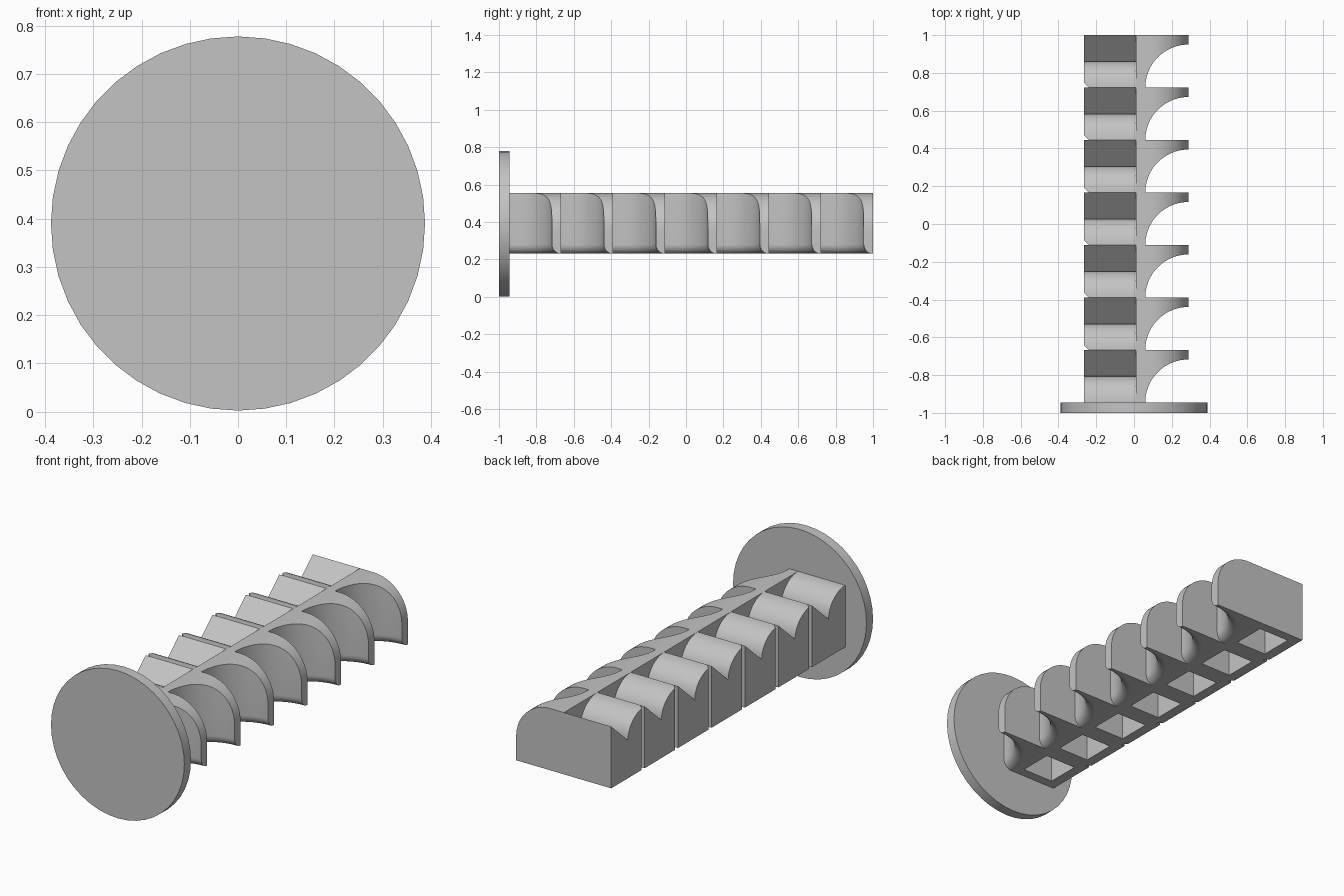
import bpy, bmesh, math
from mathutils import Vector

if "Cube" in bpy.data.objects:
    bpy.data.objects.remove(bpy.data.objects["Cube"])

N, Y0, PITCH = 7, -0.945, 1.945 / 7
XL, XM, XR = -0.265, 0.01, 0.288
ZB, ZT = 0.23, 0.555
starts = [Y0 + i * PITCH for i in range(N)]

grey = bpy.data.materials.new("grey")
grey.diffuse_color = (0.55, 0.55, 0.55, 1)
grey.use_nodes = True
grey.node_tree.nodes["Principled BSDF"].inputs["Base Color"].default_value = grey.diffuse_color


def finish(name, bm):
    bmesh.ops.recalc_face_normals(bm, faces=bm.faces)
    me = bpy.data.meshes.new(name)
    bm.to_mesh(me)
    bm.free()
    me.materials.append(grey)
    ob = bpy.data.objects.new(name, me)
    bpy.context.collection.objects.link(ob)
    return ob


def prism(bm, pts, offset):
    """Extrude a closed 3D outline along offset."""
    face = bm.faces.new([bm.verts.new(p) for p in pts])
    ext = bmesh.ops.extrude_face_region(bm, geom=[face], use_keep_orig=True)
    bmesh.ops.translate(bm, vec=Vector(offset),
                        verts=[v for v in ext["geom"] if isinstance(v, bmesh.types.BMVert)])


def activate(ob):
    bpy.ops.object.select_all(action='DESELECT')
    ob.select_set(True)
    bpy.context.view_layer.objects.active = ob


def cut(ob, cutter):
    mod = ob.modifiers.new("cut", 'BOOLEAN')
    mod.operation, mod.solver, mod.object = 'DIFFERENCE', 'EXACT', cutter
    activate(ob)
    bpy.ops.object.modifier_apply(modifier=mod.name)
    bpy.data.objects.remove(cutter)


def smooth(ob):
    activate(ob)
    bpy.ops.object.shade_smooth_by_angle(angle=math.radians(30))


# End disc
bm = bmesh.new()
R = 0.388
prism(bm, [(R * math.sin(2 * math.pi * i / 44), -1, 0.39 + R * math.cos(2 * math.pi * i / 44))
           for i in range(44)], (0, 0.055, 0))
smooth(finish("end_disc", bm))

# Toothed half: saw profile with straight front and rounded back on each tooth
bm = bmesh.new()
profile = [(XL, 1, ZB), (XL, Y0, ZB)]
for y in starts:
    for i in range(13):
        t = math.pi / 2 * i / 12
        profile.append((XL, y + 0.139 * math.sin(t), 0.43 + 0.125 * math.cos(t)))
profile.append((XL, 1, ZT))
prism(bm, profile, (XM - XL, 0, 0))
teeth = finish("toothed_half", bm)

# Underside pockets
bm = bmesh.new()
for y in starts:
    a, b, c, d = -0.21, -0.03, y + 0.05, y + 0.228
    prism(bm, [(a, c, 0.1), (b, c, 0.1), (b, d, 0.1), (a, d, 0.1)], (0, 0, 0.28))
cut(teeth, finish("pocket_cutter", bm))

# Vertical grooves between teeth
bm = bmesh.new()
for y in starts[1:]:
    prism(bm, [(XL - 0.025, y, 0.1), (XL + 0.025, y, 0.1), (XL - 0.025, y + 0.05, 0.1)], (0, 0, 0.6))
cut(teeth, finish("groove_cutter", bm))
smooth(teeth)

# Bladed half: bar with one rounded upper edge
bm = bmesh.new()
r = 0.2
section = [(XM, Y0 - 0.015, ZB), (XR, Y0 - 0.015, ZB)]
for i in range(17):
    t = math.pi / 2 * i / 16
    section.append((XR - r + r * math.cos(t), Y0 - 0.015, ZT - r + r * math.sin(t)))
section.append((XM, Y0 - 0.015, ZT))
prism(bm, section, (0, 1.0 - Y0 + 0.015, 0))
blades = finish("scooped_blades", bm)

# Scoops: revolved sectors that flare out at the bottom, giving a rounded lower lip
bm = bmesh.new()
prof = [(0, 0.1), (0.275, 0.1)]
for i in range(9):
    t = math.pi / 2 * (1 - i / 8)
    prof.append((0.275 - 0.047 * math.cos(t), 0.28 - 0.05 * math.sin(t)))
prof += [(0.228, 0.7), (0, 0.7)]
STEPS = 32
for y in starts:
    rings = []
    axis = {0: bm.verts.new((XR, y, 0.1)), len(prof) - 1: bm.verts.new((XR, y, 0.7))}
    for s in range(STEPS + 1):
        a = math.radians(60 + 120 * s / STEPS)
        rings.append([axis[j] if j in axis else
                      bm.verts.new((XR + q * math.cos(a), y + q * math.sin(a), z))
                      for j, (q, z) in enumerate(prof)])
    for p, q in zip(rings, rings[1:]):
        for j in range(len(prof) - 1):
            quad = list(dict.fromkeys([p[j], p[j + 1], q[j + 1], q[j]]))
            bm.faces.new(quad)
    bm.faces.new(rings[0])
    bm.faces.new(rings[-1])
cut(blades, finish("scoop_cutter", bm))
smooth(blades)
